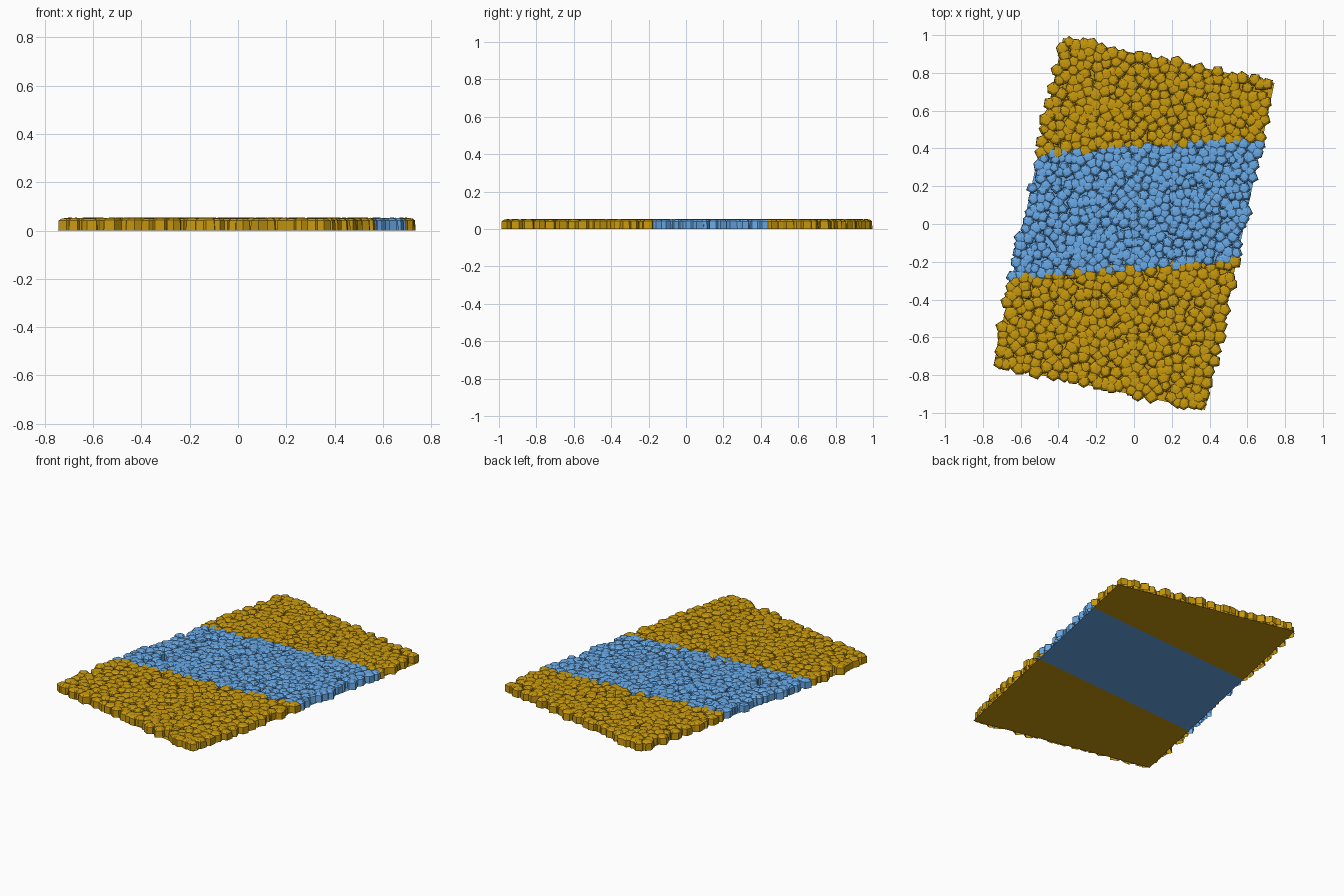
import bpy, bmesh, random
from math import sin, cos, pi, radians
from mathutils import Vector, Matrix

if "Cube" in bpy.data.objects:
    bpy.data.objects.remove(bpy.data.objects["Cube"])

random.seed(7)
HW, HH = 0.572, 0.885            # rug half width / half length
ROT = Matrix.Rotation(radians(-12), 3, 'Z')
INV = ROT.transposed()
SLOPE = 0.07                     # stripe edges, in world xy
UPPER, LOWER = 0.405, -0.235
H = 0.054                        # pile height


def material(name, rgb):
    m = bpy.data.materials.new(name)
    m.diffuse_color = (*rgb, 1)
    m.use_nodes = True
    m.node_tree.nodes["Principled BSDF"].inputs["Base Color"].default_value = m.diffuse_color
    return m


gold = material("gold_wool", (0.58, 0.32, 0.004))
blue = material("blue_wool", (0.14, 0.40, 0.80))


def add_object(name, bm, mat):
    me = bpy.data.meshes.new(name)
    bm.to_mesh(me)
    bm.free()
    me.materials.append(mat)
    ob = bpy.data.objects.new(name, me)
    bpy.context.collection.objects.link(ob)
    return ob


def edge_point(side, level):
    """Point where a stripe edge meets the left (-1) or right (+1) rug edge."""
    a = ROT @ Vector((side * HW, -HH, 0))
    d = ROT @ Vector((0, 1, 0))
    t = (level + SLOPE * a.x - a.y) / (d.y - SLOPE * d.x)
    return a + d * t


def corner(sx, sy):
    return ROT @ Vector((sx * HW, sy * HH, 0))


def add_tuft(bm, c, r, sides):
    """Straight yarn tuft with a domed faceted top."""
    spin = random.uniform(0, 2 * pi)
    top = H * random.uniform(0.94, 1.0)
    wob = [random.uniform(0.9, 1.1) for _ in range(sides)]
    rings = []
    for k, z in ((1.0, 0), (0.95, top * 0.8), (0.6, top * 0.96)):
        rings.append([bm.verts.new((c.x + r * k * wob[i] * cos(spin + 2 * pi * i / sides),
                                    c.y + r * k * wob[i] * sin(spin + 2 * pi * i / sides), z))
                      for i in range(sides)])
    for a, b in zip(rings, rings[1:]):
        for i in range(sides):
            j = (i + 1) % sides
            bm.faces.new((a[i], a[j], b[j], b[i]))
    tip = bm.verts.new((c.x, c.y, top))
    for i in range(sides):
        bm.faces.new((rings[-1][i], rings[-1][(i + 1) % sides], tip))


def scatter(lo, hi, gap):
    """Evenly spread random points on the rug between two stripe edges."""
    pts = []
    for _ in range(5000):
        p = ROT @ Vector((random.uniform(-HW, HW), random.uniform(-HH, HH), 0))
        if lo <= p.y - SLOPE * p.x <= hi and all((p - q).length_squared > gap * gap for q in pts):
            pts.append(p)
    return pts


ul, ur = edge_point(-1, UPPER), edge_point(1, UPPER)
ll, lr = edge_point(-1, LOWER), edge_point(1, LOWER)
panels = (
    ("back", (ul, ur, corner(1, 1), corner(-1, 1)), UPPER, 9, gold, 0.033, 0.038),
    ("middle", (ll, lr, ur, ul), LOWER, UPPER, blue, 0.029, 0.035),
    ("front", (corner(-1, -1), corner(1, -1), lr, ll), -9, LOWER, gold, 0.033, 0.038),
)
for name, quad, lo, hi, mat, gap, r in panels:
    # flat backing
    bm = bmesh.new()
    bm.faces.new([bm.verts.new(v) for v in quad])
    add_object(name + "_backing", bm, mat)
    # wool pile
    bm = bmesh.new()
    for p in scatter(lo, hi, gap):
        add_tuft(bm, p, r * random.uniform(0.9, 1.08), random.choice((5, 5, 6)))
    add_object(name + "_pile", bm, mat)
